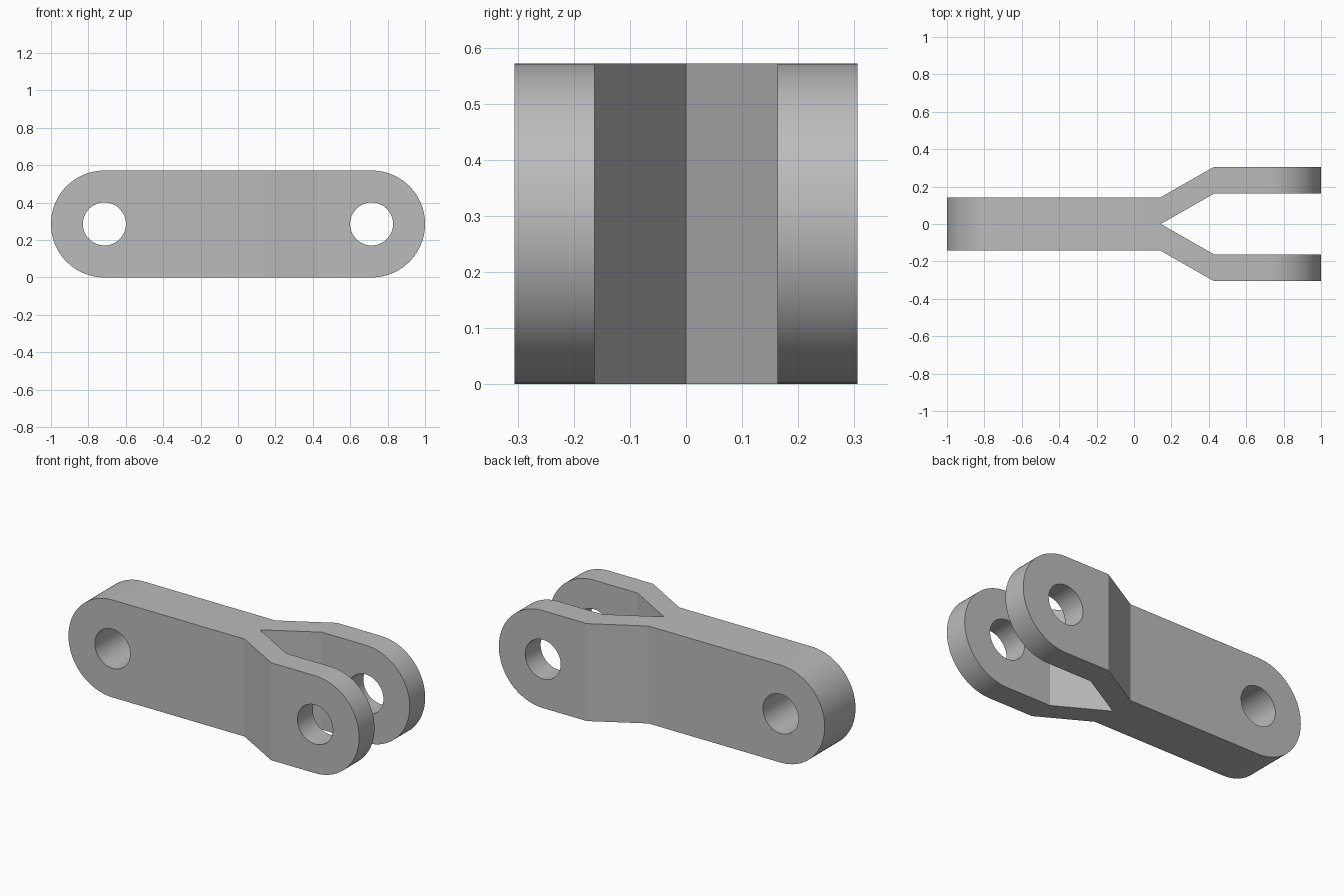
import bpy
import bmesh
from math import sin, cos, pi, radians
from mathutils import Vector

if "Cube" in bpy.data.objects:
    bpy.data.objects.remove(bpy.data.objects["Cube"], do_unlink=True)

RADIUS = 2 / 7          # half height and end rounding
PIN_X = 1 - RADIUS      # pin hole centres
HOLE = 0.115
HALF = RADIUS / 2       # half thickness of the shank
OFFSET = 0.163          # sideways shift of each fork arm
SPLIT, BEND = RADIUS / 2, RADIUS * 1.5

steel = bpy.data.materials.new("grey steel")
steel.use_nodes = True
grey = (0.5, 0.5, 0.5, 1)
steel.diffuse_color = grey
steel.node_tree.nodes["Principled BSDF"].inputs["Base Color"].default_value = grey


def prism(name, outline, direction):
    """Extrude a closed outline along a direction."""
    bm = bmesh.new()
    face = bm.faces.new([bm.verts.new(p) for p in outline])
    side = bmesh.ops.extrude_face_region(bm, geom=[face])["geom"]
    verts = [v for v in side if isinstance(v, bmesh.types.BMVert)]
    bmesh.ops.translate(bm, verts=verts, vec=Vector(direction))
    bmesh.ops.recalc_face_normals(bm, faces=bm.faces)
    mesh = bpy.data.meshes.new(name)
    bm.to_mesh(mesh)
    bm.free()
    mesh.materials.append(steel)
    obj = bpy.data.objects.new(name, mesh)
    bpy.context.collection.objects.link(obj)
    return obj


def arc(x, radius, start, sweep, steps):
    """Points on an arc in the xz plane."""
    angles = [start + sweep * i / steps for i in range(steps + 1)]
    return [(x + radius * cos(a), -0.5, RADIUS + radius * sin(a)) for a in angles]


def cut(target, tool, operation):
    """Apply a boolean and discard the tool."""
    tool.hide_render = True
    mod = target.modifiers.new(operation, "BOOLEAN")
    mod.object, mod.operation, mod.solver = tool, operation, "EXACT"
    bpy.context.view_layer.objects.active = target
    bpy.ops.object.modifier_apply(modifier=mod.name)
    bpy.data.objects.remove(tool, do_unlink=True)


# Forked plan, overlong and overtall before trimming
half_plan = [(-1.2, HALF), (SPLIT, HALF), (BEND, HALF + OFFSET), (1.2, HALF + OFFSET),
             (1.2, OFFSET), (BEND, OFFSET)]
plan = half_plan + [(SPLIT, 0)] + [(x, -y) for x, y in reversed(half_plan)]
link = prism("forked_link", [(x, y, -0.2) for x, y in plan], (0, 0, 1))

# Rounded ends
rounded = arc(PIN_X, RADIUS, -pi / 2, pi, 48) + arc(-PIN_X, RADIUS, pi / 2, pi, 48)
cut(link, prism("end_rounding", rounded, (0, 1, 0)), "INTERSECT")

# Pin holes
for x in (-PIN_X, PIN_X):
    circle = arc(x, HOLE, 0, 2 * pi, 64)[:-1]
    cut(link, prism("pin_hole", circle, (0, 1, 0)), "DIFFERENCE")

# Smooth rounds with crisp rims
bpy.ops.object.select_all(action="DESELECT")
link.select_set(True)
bpy.context.view_layer.objects.active = link
bpy.ops.object.shade_smooth_by_angle(angle=radians(25))
